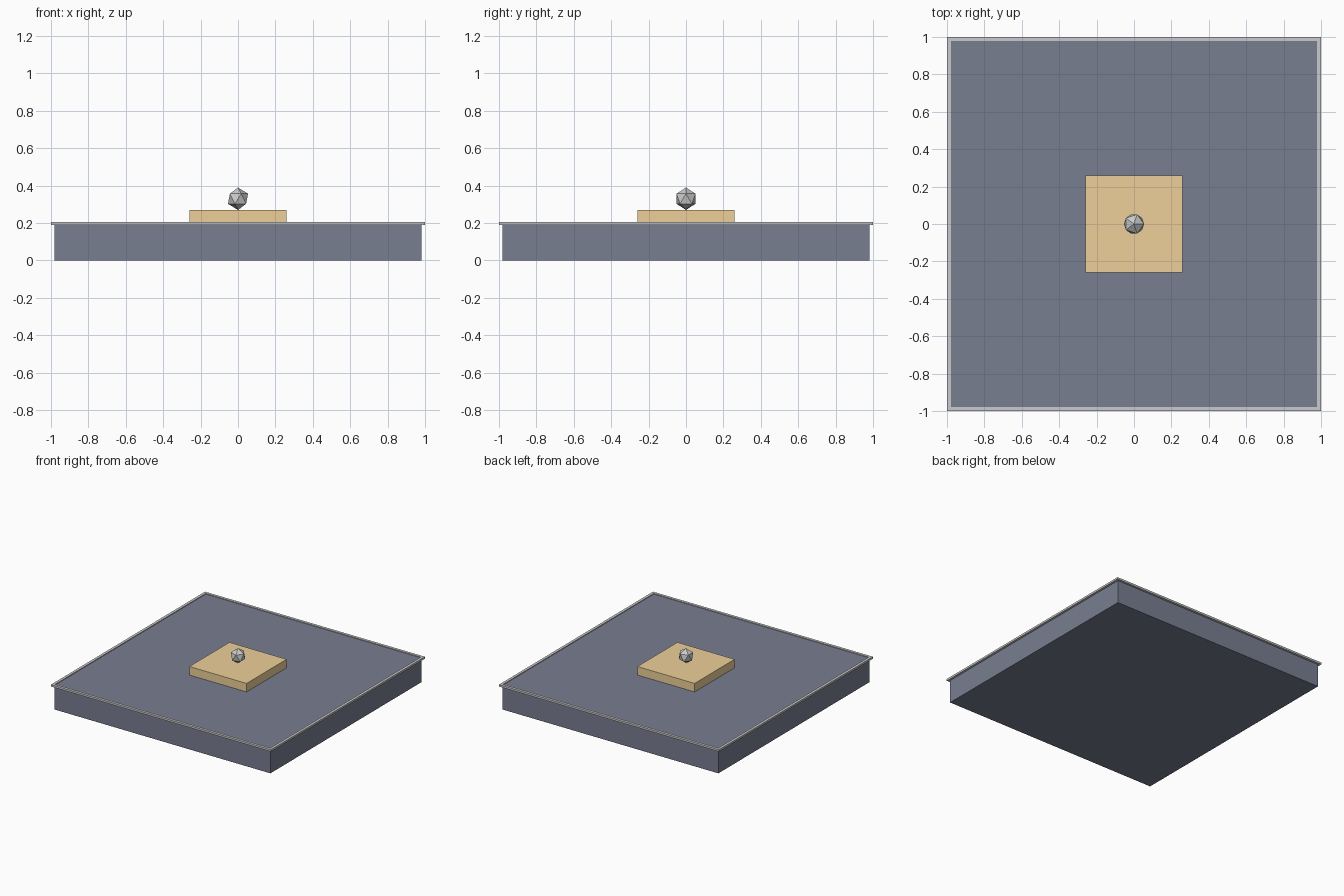
import bpy

if "Cube" in bpy.data.objects:
    bpy.data.objects.remove(bpy.data.objects["Cube"])


def material(name, color):
    m = bpy.data.materials.new(name)
    m.diffuse_color = (*color, 1)
    m.use_nodes = True
    m.node_tree.nodes["Principled BSDF"].inputs["Base Color"].default_value = m.diffuse_color
    return m


def box(name, size, center, mat=None):
    bpy.ops.mesh.primitive_cube_add(size=1, location=center)
    o = bpy.context.object
    o.name = name
    o.scale = size
    bpy.ops.object.transform_apply(location=False, rotation=False, scale=True)
    if mat:
        o.data.materials.append(mat)
    return o


slate = material("slate", (0.19, 0.21, 0.28))
tan = material("tan", (0.85, 0.63, 0.32))

# Floor slab and central plinth
box("floor_slab", (1.964, 1.964, 0.2), (0, 0, 0.1), slate)
box("plinth", (0.52, 0.52, 0.07), (0, 0, 0.235), tan)

# Thin trim bars around the top edge of the slab
W, H, Z = 0.022, 0.016, 0.198
for side, s in (("front", -1), ("back", 1)):
    box(side + "_trim", (2.0, W, H), (0, s * (1 - W / 2), Z))
for side, s in (("left", -1), ("right", 1)):
    box(side + "_trim", (W, 2.0 - 2 * W, H), (s * (1 - W / 2), 0, Z))

# Faceted gem balanced on the plinth
bpy.ops.mesh.primitive_ico_sphere_add(subdivisions=1, radius=0.06, location=(0, 0, 0.33))
bpy.context.object.name = "gem"
